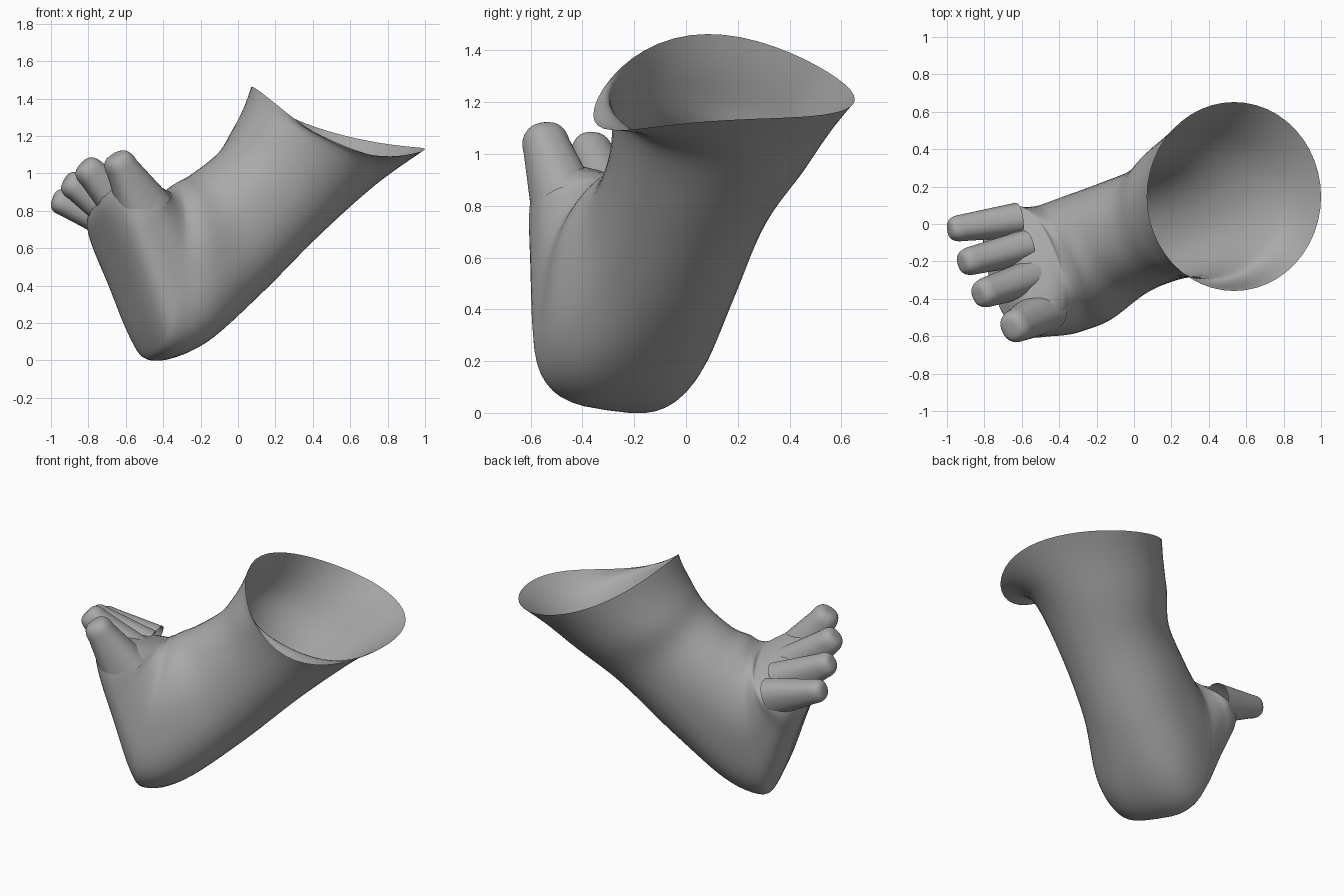
import bpy, bmesh
from math import sin, cos, pi, sqrt
from mathutils import Vector

cube = bpy.data.objects.get("Cube")
if cube:
    bpy.data.objects.remove(cube, do_unlink=True)

SIDES = 48
W = Vector((-0.34, 0.93, -0.137)).normalized()   # across the foot
L = Vector((-0.37, 0.0, 0.93)).normalized()      # heel to toes

grey = bpy.data.materials.new("plain grey")
grey.use_nodes = True
grey.diffuse_color = (0.4, 0.4, 0.4, 1)
grey.node_tree.nodes["Principled BSDF"].inputs["Base Color"].default_value = (0.4, 0.4, 0.4, 1)


def power(v, p):
    return (1 if v >= 0 else -1) * abs(v) ** (2 / p)


def ring(center, up, side, p_up=2.0, p_down=2.0):
    """Closed cross-section, rounder or squarer on each half."""
    pts = []
    for i in range(SIDES):
        t = 2 * pi * i / SIDES
        p = p_up if cos(t) >= 0 else p_down
        pts.append(center + up * power(cos(t), p) + side * power(sin(t), p))
    return pts


def smooth_rings(rings, steps):
    """Catmull-Rom interpolation between cross-sections."""
    out = []
    for k in range(len(rings) - 1):
        quad = [rings[max(0, min(len(rings) - 1, k + d))] for d in (-1, 0, 1, 2)]
        for s in range(steps):
            t = s / steps
            out.append([b + (c - a) * (t / 2) + (a * 2 - b * 5 + c * 4 - d) * (t * t / 2)
                        + (b * 3 - a - c * 3 + d) * (t ** 3 / 2)
                        for a, b, c, d in zip(*quad)])
    out.append(rings[-1])
    return out


def loft(name, rings):
    """Skin the rings, leave the first end open and cap the last."""
    bm = bmesh.new()
    rows = [[bm.verts.new(p) for p in r] for r in rings]
    for a, b in zip(rows, rows[1:]):
        for i in range(SIDES):
            j = (i + 1) % SIDES
            bm.faces.new((a[i], a[j], b[j], b[i]))
    bm.faces.new(rows[-1])
    bmesh.ops.recalc_face_normals(bm, faces=bm.faces)
    mesh = bpy.data.meshes.new(name)
    bm.to_mesh(mesh)
    bm.free()
    mesh.materials.append(grey)
    for f in mesh.polygons:
        f.use_smooth = True
    obj = bpy.data.objects.new(name, mesh)
    bpy.context.collection.objects.link(obj)


def on_plane(x, z, k):
    """Point on the foot's middle plane."""
    return Vector((x, (k + 0.34 * x + 0.137 * z) / 0.93, z))


# Flared, saddle-shaped rim of the open leg
rim = []
for i in range(SIDES):
    t = 2 * pi * i / SIDES
    z = 1.238 + 0.165 * cos(t) + 0.057 * cos(2 * t) + 0.03 * sin(t)
    z -= 0.02 * sin(2 * t) * (1 + cos(t))
    rim.append(Vector((0.535 - 0.465 * cos(t), 0.147 + 0.505 * sin(t), z)))

# Leg, heel and foot: front x, z, back x, z, half width, plane, squareness, slant
sections = [
    (0.00, 1.26, 0.72, 0.93, 0.40, -0.18, 2.0, 0),
    (-0.09, 1.12, 0.42, 0.66, 0.325, -0.165, 2.1, 0),
    (-0.24, 1.00, 0.10, 0.34, 0.315, -0.14, 2.3, 0),
    (-0.32, 0.955, -0.20, 0.08, 0.345, -0.15, 2.9, 0),
    (-0.35, 0.935, -0.41, 0.01, 0.345, -0.145, 3.2, 0),
    (-0.37, 0.92, -0.50, 0.11, 0.345, -0.145, 3.4, 0),
    (-0.40, 0.90, -0.62, 0.42, 0.35, -0.145, 3.6, 0),
    (-0.42, 0.885, -0.71, 0.64, 0.36, -0.14, 3.4, 0.08),
    (-0.47, 0.89, -0.76, 0.76, 0.34, -0.135, 2.8, 0.15),
    (-0.58, 0.90, -0.77, 0.82, 0.29, -0.13, 2.4, 0.2),
]
body = [rim]
for fx, fz, bx, bz, half, k, square, slant in sections:
    f, b = on_plane(fx, fz, k), on_plane(bx, bz, k)
    body.append(ring((f + b) / 2, (f - b) / 2, (W - L * slant) * half, 2.1, square))
loft("leg_and_foot", smooth_rings(body, 6))

# Four wedge-shaped toes: base, tip, half width at base and tip, half depth at base and tip
toes = {
    "big_toe": ((-0.49, -0.47, 0.80), (-0.66, -0.56, 1.10), 0.12, 0.09, 0.15, 0.085),
    "second_toe": ((-0.56, -0.29, 0.79), (-0.835, -0.38, 1.05), 0.095, 0.08, 0.145, 0.08),
    "third_toe": ((-0.60, -0.13, 0.77), (-0.925, -0.21, 0.965), 0.09, 0.075, 0.135, 0.075),
    "small_toe": ((-0.63, 0.02, 0.74), (-0.99, -0.03, 0.865), 0.09, 0.07, 0.12, 0.07),
}
for name, (base, tip, wide, wide_tip, deep, deep_tip) in toes.items():
    base, tip = Vector(base), Vector(tip)
    axis = (tip - base).normalized()
    side = (W - axis * W.dot(axis)).normalized()
    up = side.cross(axis)
    rings = [ring(base, up * deep, side * wide, 2.3, 2.3)]
    start = (tip - base).length - deep_tip
    for i in range(10):
        # Rounded tip, slightly blunt
        a = i / 9 * 0.48 * pi
        s = sqrt(cos(a))
        rings.append(ring(base + axis * (start + deep_tip * sin(a)),
                          up * deep_tip * s, side * wide_tip * s, 2.3, 2.3))
    loft(name, rings)
